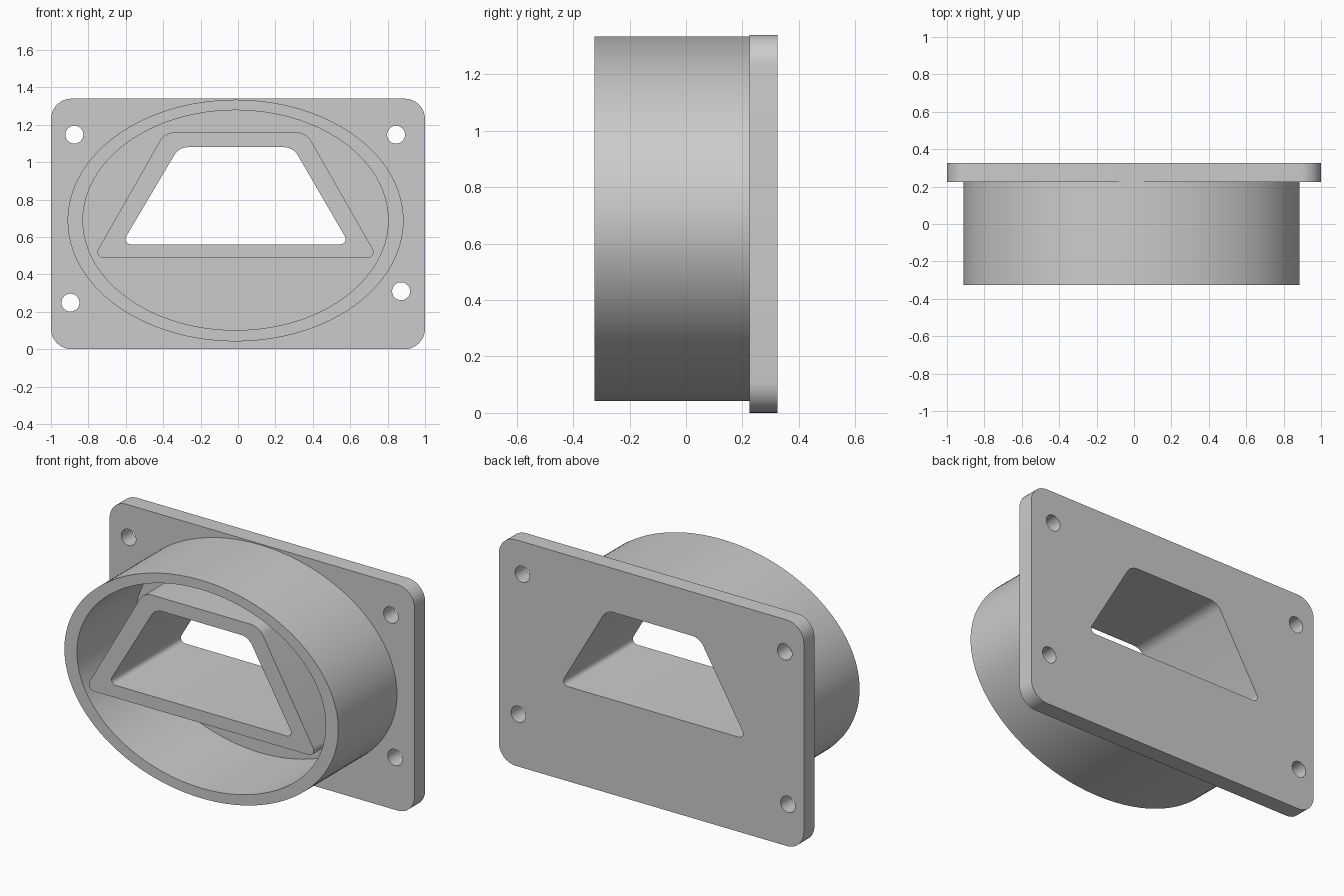
import bpy, bmesh, math
from mathutils import Vector

cube = bpy.data.objects.get("Cube")
if cube:
    bpy.data.objects.remove(cube, do_unlink=True)

grey = bpy.data.materials.new("plain grey")
grey.use_nodes = True
colour = (0.6, 0.6, 0.6, 1)
grey.diffuse_color = colour
grey.node_tree.nodes["Principled BSDF"].inputs["Base Color"].default_value = colour

FRONT, FLANGE, BACK = -0.325, 0.225, 0.325


def ellipse(cx, cz, rx, rz, n):
    return [(cx + rx * math.cos(math.tau * i / n), cz + rz * math.sin(math.tau * i / n))
            for i in range(n)]


def rounded(corners, steps=8):
    """Polygon outline from (x, z, fillet radius) corners, anticlockwise."""
    points = []
    for i, (x, z, r) in enumerate(corners):
        here = Vector((x, z))
        to_prev = (Vector(corners[i - 1][:2]) - here).normalized()
        to_next = (Vector(corners[(i + 1) % len(corners)][:2]) - here).normalized()
        half = to_prev.angle(to_next) / 2
        centre = here + (to_prev + to_next).normalized() * r / math.sin(half)
        start = here + to_prev * r / math.tan(half) - centre
        sweep = math.pi - 2 * half
        for k in range(steps + 1):
            a = sweep * k / steps
            c, s = math.cos(a), math.sin(a)
            points.append((centre.x + start.x * c - start.y * s,
                           centre.y + start.x * s + start.y * c))
    return points


def extruded(name, loops, y0, y1, back_cap=True):
    """Extrude an outline with holes (all loops) from y0 to y1."""
    bm = bmesh.new()
    front_edges, back_edges = [], []
    for loop in loops:
        a = [bm.verts.new((x, y0, z)) for x, z in loop]
        b = [bm.verts.new((x, y1, z)) for x, z in loop]
        for i in range(len(loop)):
            j = (i + 1) % len(loop)
            bm.faces.new((a[i], a[j], b[j], b[i]))
            front_edges.append(bm.edges.get((a[i], a[j])))
            back_edges.append(bm.edges.get((b[i], b[j])))
    bmesh.ops.triangle_fill(bm, edges=front_edges, use_beauty=True, normal=(0, -1, 0))
    if back_cap:
        bmesh.ops.triangle_fill(bm, edges=back_edges, use_beauty=True, normal=(0, 1, 0))
    bmesh.ops.recalc_face_normals(bm, faces=bm.faces)
    mesh = bpy.data.meshes.new(name)
    bm.to_mesh(mesh)
    bm.free()
    mesh.materials.append(grey)
    obj = bpy.data.objects.new(name, mesh)
    bpy.context.collection.objects.link(obj)
    mesh.shade_smooth()
    mesh.set_sharp_from_angle(angle=math.radians(30))
    return obj


# Shared trapezoid opening and its outer wall
opening = rounded([(-0.623, 0.561, 0.028), (0.596, 0.561, 0.028),
                   (0.295, 1.08, 0.085), (-0.316, 1.08, 0.085)])
duct_wall = rounded([(-0.775, 0.487, 0.033), (0.748, 0.487, 0.033),
                     (0.365, 1.16, 0.095), (-0.391, 1.16, 0.095)])

# Mounting plate with four screw holes
plate = rounded([(-1, 0, 0.11), (1, 0, 0.11), (1, 1.34, 0.11), (-1, 1.34, 0.11)])
holes = [ellipse(x, z, 0.048, 0.048, 32)
         for x, z in ((-0.875, 1.147), (0.845, 1.147), (-0.896, 0.249), (0.872, 0.31))]
extruded("mounting_plate", [plate, opening] + holes, FLANGE, BACK)

# Oval collar
extruded("oval_collar", [ellipse(-0.013, 0.688, 0.898, 0.646, 128),
                         ellipse(-0.013, 0.69, 0.816, 0.588, 128)], FRONT, FLANGE, False)

# Trapezoid duct inside the collar
extruded("trapezoid_duct", [duct_wall, opening], FRONT, FLANGE, False)
